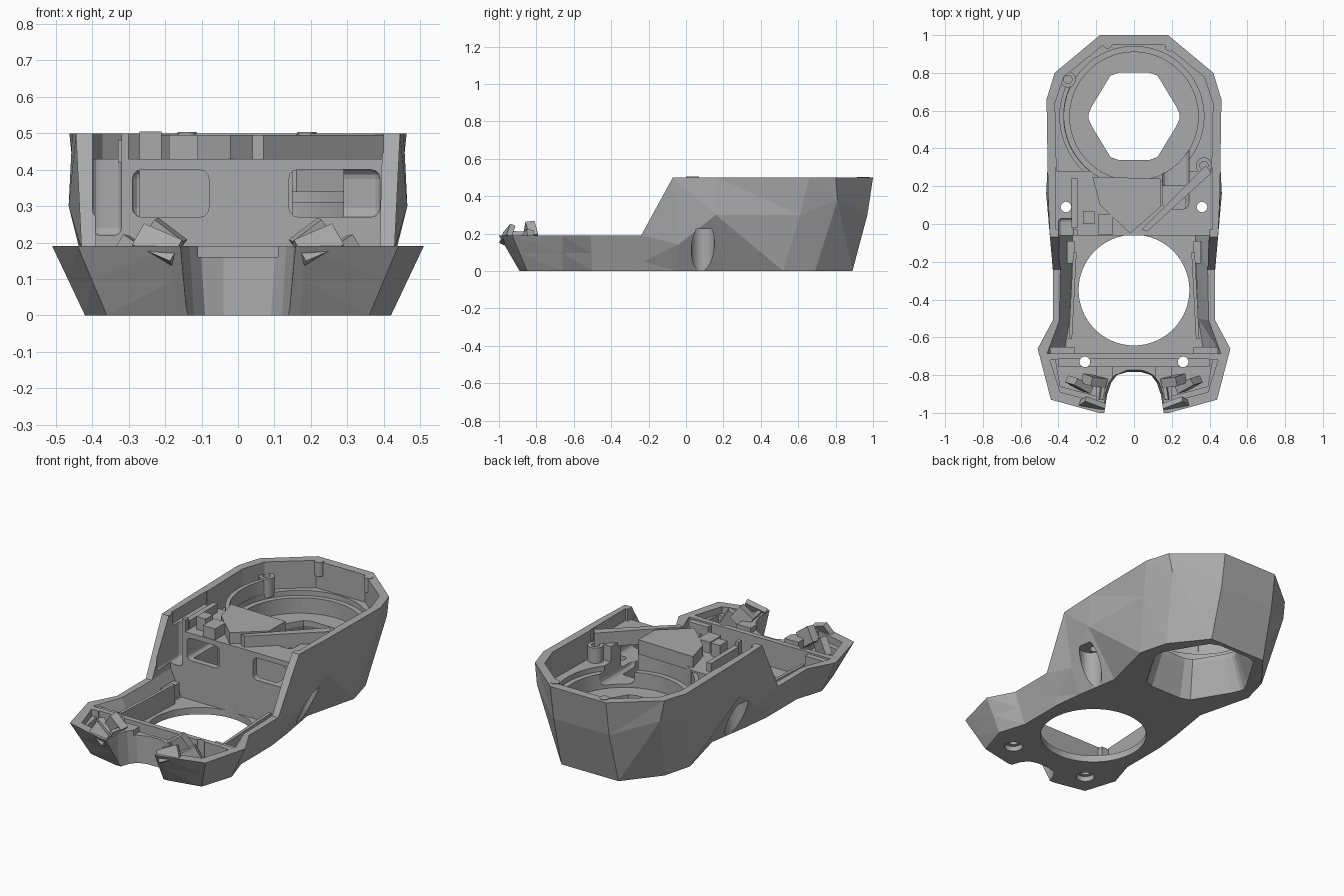
import bpy, bmesh, math
from mathutils import Matrix

if bpy.data.objects.get("Cube"):
    bpy.data.objects.remove(bpy.data.objects["Cube"], do_unlink=True)

grey = bpy.data.materials.new("plain grey")
grey.use_nodes = True
grey.diffuse_color = (0.4, 0.4, 0.4, 1)
grey.node_tree.nodes["Principled BSDF"].inputs["Base Color"].default_value = (0.4, 0.4, 0.4, 1)


def finish(name, bm):
    bmesh.ops.recalc_face_normals(bm, faces=bm.faces)
    mesh = bpy.data.meshes.new(name)
    bm.to_mesh(mesh)
    bm.free()
    mesh.materials.append(grey)
    ob = bpy.data.objects.new(name, mesh)
    bpy.context.collection.objects.link(ob)
    return ob


def hull_body(name, stations):
    """Mirrored solid: each station holds a bottom, middle and top point on the +x side."""
    bm = bmesh.new()
    sides = [[[bm.verts.new((s * x, y, z)) for x, y, z in st] for st in stations] for s in (1, -1)]
    r, l = sides
    for side in sides:
        for a, b in zip(side, side[1:]):
            for k in (0, 1):
                bm.faces.new((a[k], b[k], a[k + 1]))
                bm.faces.new((b[k], b[k + 1], a[k + 1]))
    for i in range(len(r) - 1):
        for k in (0, 2):
            bm.faces.new((r[i][k], r[i + 1][k], l[i + 1][k], l[i][k]))
    for i in (0, -1):
        for k in (0, 1):
            bm.faces.new((r[i][k], r[i][k + 1], l[i][k + 1], l[i][k]))
    return finish(name, bm)


def loft(name, rings):
    bm = bmesh.new()
    vs = [[bm.verts.new(p) for p in ring] for ring in rings]
    n = len(vs[0])
    for a, b in zip(vs, vs[1:]):
        for i in range(n):
            bm.faces.new((a[i], a[(i + 1) % n], b[(i + 1) % n], b[i]))
    bm.faces.new(vs[0])
    bm.faces.new(vs[-1])
    return finish(name, bm)


def prism(name, pts, z0, z1):
    return loft(name, [[(x, y, z) for x, y in pts] for z in (z0, z1)])


def both(pts):
    return pts + [(-x, y) for x, y in reversed(pts)]


def arc(x, y, r, a0, a1, n):
    angles = [math.radians(a0 + (a1 - a0) * i / n) for i in range(n + 1)]
    return [(x + r * math.cos(a), y + r * math.sin(a)) for a in angles]


def cyl(name, x, y, r, z0, z1, n=64):
    return prism(name, arc(x, y, r, 0, 360, n)[:-1], z0, z1)


def box(name, x0, x1, y0, y1, z0, z1, bevel=0):
    ob = prism(name, [(x0, y0), (x1, y0), (x1, y1), (x0, y1)], z0, z1)
    if bevel:
        bm = bmesh.new()
        bm.from_mesh(ob.data)
        bmesh.ops.bevel(bm, geom=bm.edges[:], offset=bevel, segments=3, affect='EDGES', profile=0.5)
        bm.to_mesh(ob.data)
        bm.free()
    return ob


def tilted(name, centre, size, rot):
    bm = bmesh.new()
    bmesh.ops.create_cube(bm, size=1)
    m = Matrix.Translation(centre)
    for axis, ang in zip("XYZ", rot):
        m = m @ Matrix.Rotation(math.radians(ang), 4, axis)
    bm.transform(m @ Matrix.Diagonal((*size, 1)))
    return finish(name, bm)


def cut(body, cutter):
    mod = body.modifiers.new("cut", 'BOOLEAN')
    mod.operation, mod.solver, mod.object = 'DIFFERENCE', 'EXACT', cutter
    bpy.context.view_layer.objects.active = body
    bpy.ops.object.modifier_apply(modifier=mod.name)
    bpy.data.objects.remove(cutter, do_unlink=True)


# Faceted outer body, front to back, with the undercut triangle on each side
TOP, LOW = 0.5, 0.19
shell = hull_body("shell", [
    ((.17, -.89, 0), (.178, -.945, .095), (.185, -1, LOW)),
    ((.36, -.85, 0), (.4, -.89, .095), (.44, -.93, LOW)),
    ((.42, -.66, 0), (.465, -.66, .095), (.51, -.66, LOW)),
    ((.37, -.5, 0), (.4, -.505, .095), (.43, -.51, LOW)),
    ((.37, -.22, 0), (.385, -.225, .05), (.43, -.24, LOW)),
    ((.35, -.05, 0), (.418, -.04, .142), (.445, -.07, TOP)),
    ((.31, .2, 0), (.465, .16, .3), (.455, .16, TOP)),
    ((.39, .52, 0), (.442, .61, .3), (.463, .66, TOP)),
    ((.345, .69, 0), (.4, .81, .38), (.42, .8, TOP)),
    ((.185, .89, 0), (.18, .97, .3), (.18, 1, TOP)),
])

# Hollow below the deck with three slanted slots in its floor
cut(shell, box("under_deck_cut", -.27, .27, -.025, .2, .05, .4))
for i in (-1, 0, 1):
    cut(shell, tilted("slot_cut", (.01 + .035 * i, .1 + .035 * i, 0), (.12, .022, .15), (0, 0, 135)))

# Front tray cavity
cut(shell, hull_body("tray_cut", [
    ((.37, -.685, .04), (.46, -.685, LOW), (.46, -.685, .7)),
    ((.34, -.5, .04), (.395, -.51, LOW), (.395, -.51, .7)),
    ((.33, -.24, .04), (.39, -.24, LOW), (.39, -.24, .7)),
    ((.325, -.06, .04), (.395, -.06, LOW), (.405, -.06, .7)),
]))
cut(shell, cyl("round_opening_cut", 0, -.35, .293, -.1, .1, 96))

# Rear top recess, bowl and flared six-sided opening
rim = both([(.41, .28), (.418, .64), (.372, .778), (.16, .95)])
cut(shell, prism("ledge_cut", rim, .34, .7))
cut(shell, box("deck_cut", -.415, .415, -.03, .3, .43, .7))
cut(shell, box("deck_front_cut", -.3, .4, -.1, .0, .43, .7))
cut(shell, cyl("bowl_upper_cut", 0, .57, .37, .31, .6, 96))
cut(shell, cyl("bowl_lower_cut", 0, .57, .34, .22, .6, 96))


def hexagon(k, z):
    half = [(.08, .232), (.125, .215), (.225, .05), (.242, .01)]
    pts = both([(x * k, .57 - y * k) for x, y in half] + [(x * k, .57 + y * k) for x, y in reversed(half)])
    return [(x, y, z) for x, y in pts]


cut(shell, loft("flare_cut", [hexagon(1.28, -.01), hexagon(1, .19), hexagon(1, .3)]))

# Front windows and the cable channels
cut(shell, box("right_window_cut", .14, .39, -.2, .19, .27, .4, .025))
cut(shell, box("left_window_cut", -.29, -.08, -.2, .19, .27, .4, .025))
cut(shell, box("right_channel_cut", .15, .29, .08, .5, .24, .7, .03))
cut(shell, box("left_channel_cut", -.4, -.32, -.2, .03, .22, .7, .02))

# Notch and pockets at the front
notch = [[(x, y, z) for x, y in both([(.15 + d, -1.1), (.14 + d, -.9), (.12 + d, -.84),
         (.09 + d, -.8), (.04, -.785 + d)])] for z, d in ((-.01, 0), (.3, .02))]
cut(shell, loft("notch_cut", notch))
cut(shell, box("notch_lip_cut", -.11, .11, -.85, -.715, .16, .4))
cut(shell, box("cross_pocket_cut", -.4, .4, -.755, -.715, .09, .4))
for s in (1, -1):
    for depth, front in ((.1, .03), (.15, 0)):
        pocket = [(s * x, y) for x, y in
                  ((.2, front - .94), (.39, front - .89), (.445 - front, -.72), (.2, -.72))]
        cut(shell, prism("front_pocket_cut", pocket, depth, .4))
    # Screw holes and the scallops on the sides
    cut(shell, cyl("front_screw_cut", s * .26, -.73, .028, -.1, .5, 24))
    cut(shell, cyl("front_counterbore_cut", s * .26, -.73, .05, -.1, .03, 32))
    cut(shell, cyl("rear_screw_cut", s * .36, .09, .028, -.1, .7, 24))
    cut(shell, cyl("scallop_cut", s * .39, .09, .062, -.1, .225, 32))

# Raised deck block, bosses and locating tabs
prism("deck_block", [(-.02, -.05), (.14, .09), (.14, .24), (-.22, .25), (-.18, .1)], .41, .495)
prism("diagonal_rib", [(.04, -.03), (.07, -.04), (.41, .27), (.38, .31)], .41, .495)
prism("bowl_wall", arc(0, .57, .372, 155, 235, 24) + arc(0, .57, .395, 235, 155, 24), .33, .42)
box("deck_tab", -.27, -.21, 0, .07, .42, .505)
box("deck_step", -.19, -.11, -.055, .05, .42, .495)
box("left_deck_rib", -.33, -.3, -.02, .24, .42, .48)
for name, x, y in (("left_boss", -.35, .765), ("right_boss", .37, .31)):
    boss = cyl(name, x, y, .042, .32, .43, 32)
    cut(boss, cyl("boss_cut", x, y, .022, .38, .6, 24))
for name, x, y in (("left_rim_tab", -.14, .955), ("right_rim_tab", .19, .94)):
    cyl(name, x, y, .026, .42, .503, 24)

# Front tray rails, ledges and the jagged clips beside the notch
for s, side in ((1, "left"), (-1, "right")):
    tilted(side + "_rail", (s * .325, -.38, .095), (.018, .46, .12), (0, 0, s * 3))
    tilted(side + "_ledge", (s * .38, -.67, .14), (.13, .035, .08), (0, 0, 0))
    tilted(side + "_rail_foot", (s * .335, -.15, .1), (.04, .12, .08), (0, 0, 0))
    tilted(side + "_inner_clip", (s * .21, -.83, .2), (.1, .05, .09), (15, s * -35, s * 15))
    tilted(side + "_outer_clip", (s * .29, -.85, .15), (.11, .04, .1), (10, s * -30, s * 30))
    tilted(side + "_front_clip", (s * .22, -.955, .195), (.12, .03, .07), (-20, s * -28, s * 10))
    tilted(side + "_hook", (s * .175, -.88, .17), (.02, .1, .08), (0, s * -15, s * 8))
